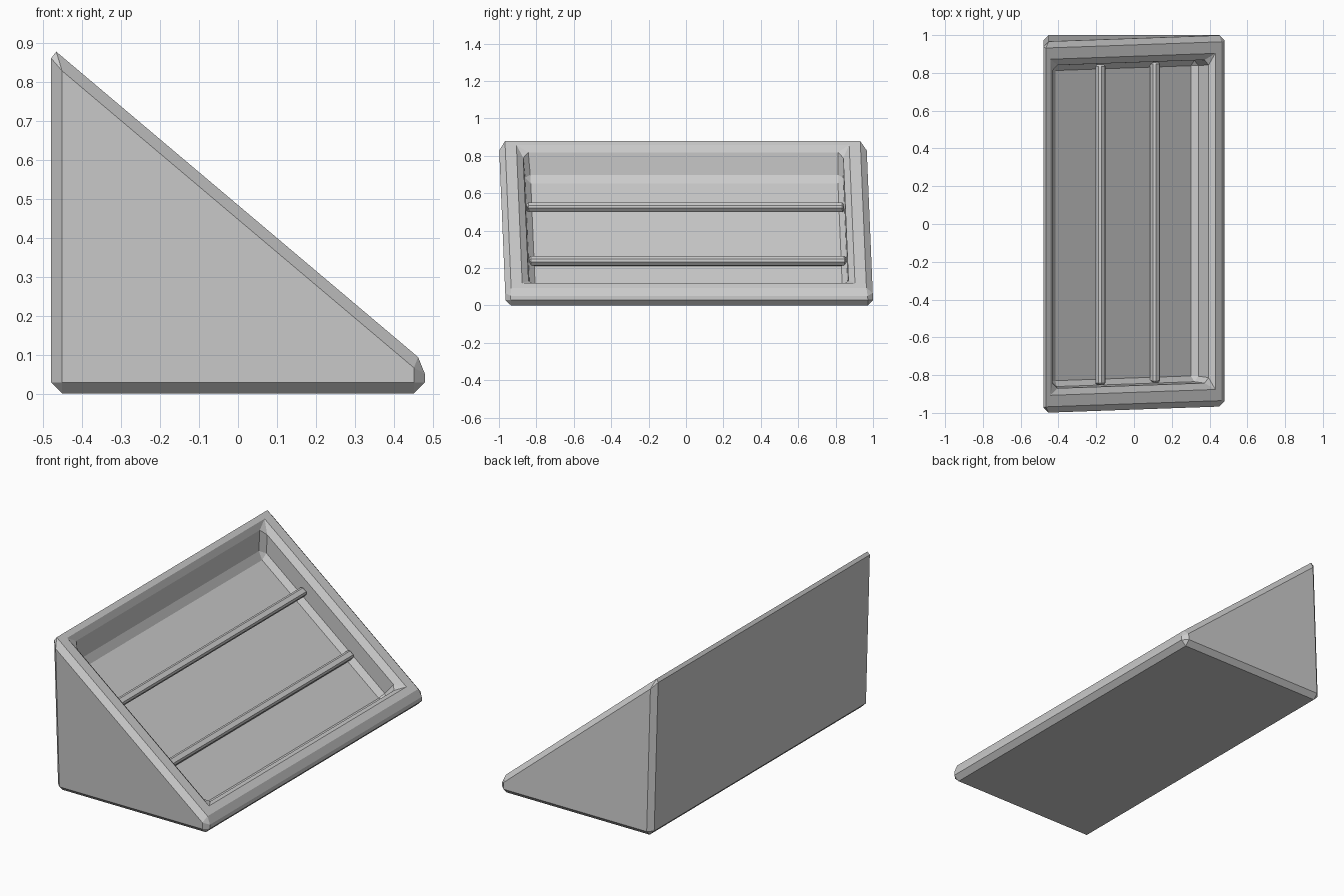
import bpy, bmesh, math
from mathutils import Matrix, Vector

if "Cube" in bpy.data.objects:
    bpy.data.objects.remove(bpy.data.objects["Cube"])

SLOPE = 0.844                       # fall of the front face
TILT = math.atan(SLOPE)
INTO = Vector((-math.sin(TILT), 0, -math.cos(TILT)))  # direction into the front face
DEPTH = 0.14


def face_z(x):
    return 0.079 + SLOPE * (0.48 - x)


def lean(v):
    """The whole piece leans slightly sideways with height."""
    return Vector((v[0], v[1] - 0.042 * (v[2] - 0.4475), v[2]))


def finish(name, bm, bevel):
    for v in bm.verts:
        v.co = lean(v.co)
    bmesh.ops.recalc_face_normals(bm, faces=bm.faces)
    mesh = bpy.data.meshes.new(name)
    bm.to_mesh(mesh)
    bm.free()
    obj = bpy.data.objects.new(name, mesh)
    bpy.context.collection.objects.link(obj)
    mod = obj.modifiers.new("chamfer", 'BEVEL')
    mod.width = bevel
    mod.segments = 1
    mod.limit_method = 'ANGLE'
    mod.angle_limit = math.radians(30)
    return obj


# Wedge body with a sunken tray in the sloping face
bm = bmesh.new()


def pair(x, z, half):
    return [bm.verts.new((x, s * half, z)) for s in (-1, 1)]


W, R = 0.9825, 0.857
back_low, nose_low = pair(-0.48, 0, W), pair(0.48, 0, W)
nose_top, back_top = pair(0.48, face_z(0.48), W), pair(-0.48, face_z(-0.48), W)
rim_up, rim_low = pair(-0.43, face_z(-0.43), R), pair(0.413, face_z(0.413), R)
low = Vector((0.413, 0, face_z(0.413))) + INTO * DEPTH
floor_low = pair(low.x, low.z, R - 0.008)
floor_up = pair(-0.438, face_z(-0.438) - DEPTH / math.cos(TILT), R - 0.008)

# Faces that run the full length
strips = [back_low, nose_low, nose_top, rim_low, floor_low, floor_up, rim_up, back_top]
for a, b in zip(strips, strips[1:] + strips[:1]):
    bm.faces.new((a[0], b[0], b[1], a[1]))
# End faces, rim sides and tray sides
for i in (0, 1):
    for loop in ((back_low, nose_low, nose_top, back_top),
                 (back_top, nose_top, rim_low, rim_up),
                 (rim_up, rim_low, floor_low, floor_up)):
        bm.faces.new([p[i] for p in loop])
finish("wedge_body", bm, 0.028)

# Two rails across the tray
for name, x, z in (("upper_rail", -0.178, 0.525), ("lower_rail", 0.111, 0.238)):
    bm = bmesh.new()
    bmesh.ops.create_cube(bm, size=1, matrix=Matrix.Translation((x, 0, z))
                          @ Matrix.Rotation(TILT, 4, 'Y')
                          @ Matrix.Diagonal((0.046, 1.696, 0.046, 1)))
    finish(name, bm, 0.01)
